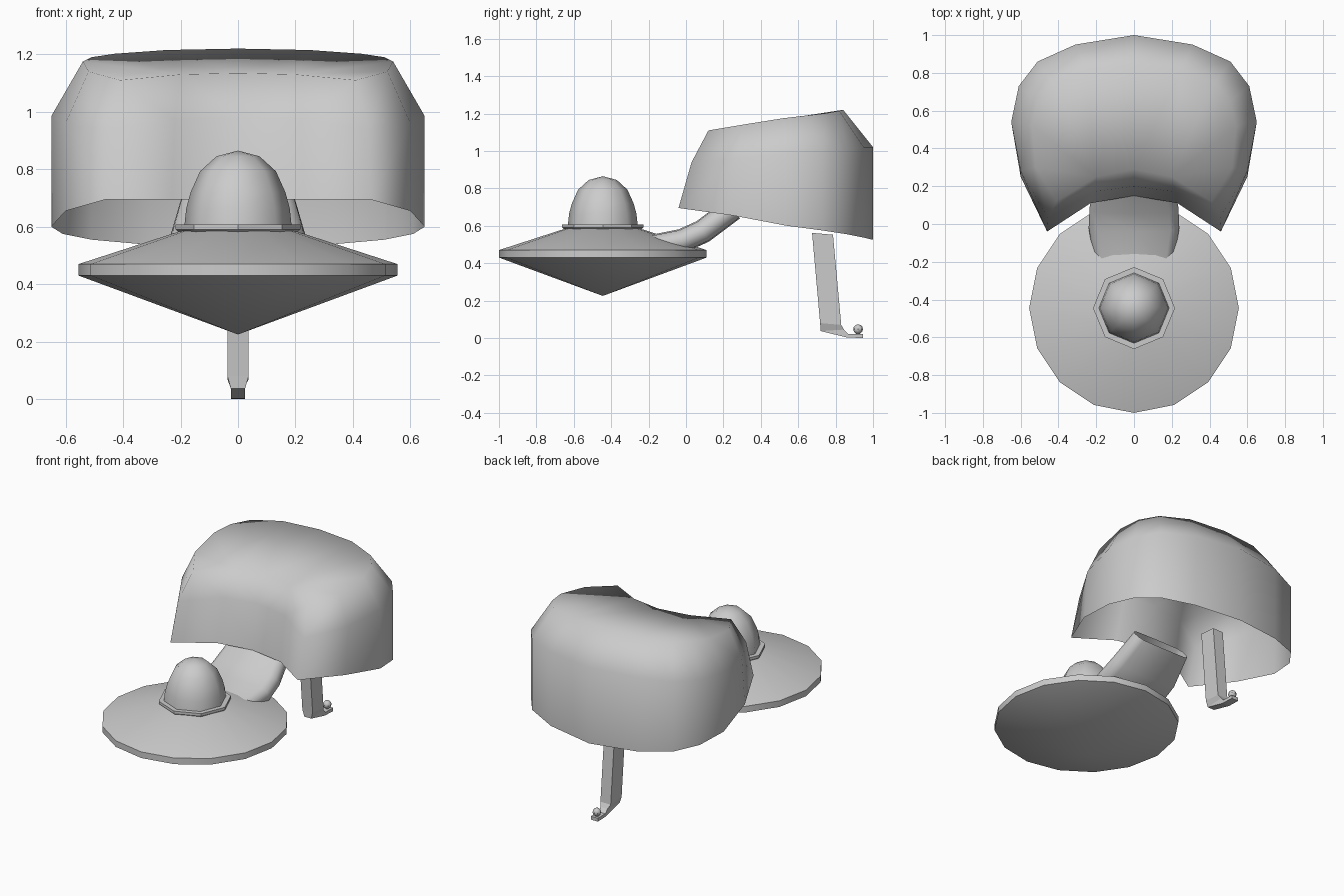
import bpy
import bmesh
from math import cos, sin, tau, radians

cube = bpy.data.objects.get("Cube")
if cube:
    bpy.data.objects.remove(cube, do_unlink=True)

grey = bpy.data.materials.new("plain grey")
grey.use_nodes = True
colour = (0.6, 0.6, 0.6, 1)
grey.diffuse_color = colour
grey.node_tree.nodes["Principled BSDF"].inputs["Base Color"].default_value = colour


def finish(name, bm, angle=None):
    """Turn a bmesh into an object; angle None means flat faces."""
    bmesh.ops.remove_doubles(bm, verts=bm.verts, dist=0.0005)
    bmesh.ops.recalc_face_normals(bm, faces=bm.faces)
    mesh = bpy.data.meshes.new(name)
    bm.to_mesh(mesh)
    bm.free()
    mesh.materials.append(grey)
    obj = bpy.data.objects.new(name, mesh)
    bpy.context.collection.objects.link(obj)
    if angle:
        bpy.ops.object.select_all(action="DESELECT")
        obj.select_set(True)
        bpy.context.view_layer.objects.active = obj
        bpy.ops.object.shade_smooth_by_angle(angle=radians(angle))
    return obj


def loft(bm, rings, caps=False):
    """Join closed rings of points with quads."""
    loops = [[bm.verts.new(p) for p in ring] for ring in rings]
    for a, b in zip(loops, loops[1:]):
        for i in range(len(a)):
            j = (i + 1) % len(a)
            bm.faces.new((a[i], a[j], b[j], b[i]))
    if caps:
        bm.faces.new(loops[0])
        bm.faces.new(loops[-1])
    return loops


def lathe(name, profile, sides, angle):
    """Spin a radius/height profile about the saucer axis."""
    bm = bmesh.new()
    loft(bm, [[(r * cos(tau * i / sides), r * sin(tau * i / sides) - 0.445, z)
               for i in range(sides)] for r, z in profile])
    bmesh.ops.dissolve_degenerate(bm, edges=bm.edges, dist=0.0005)
    return finish(name, bm, angle)


# Saucer, collar and dome
lathe("saucer", [(0, 0.225), (0.555, 0.43), (0.555, 0.47), (0.2, 0.585), (0, 0.585)], 16, 30)
lathe("dome_collar", [(0, 0.575), (0.205, 0.58), (0.217, 0.59), (0.217, 0.607), (0, 0.607)], 8, 30)
lathe("dome", [(0.187, 0.6), (0.18, 0.665), (0.165, 0.72), (0.132, 0.793),
               (0.075, 0.845), (0, 0.865)], 8, 180)

# Hood: open shell, half outlines run from front centre round to back centre
bottom = [(0, .15, .695), (.23, .11, .695), (.46, -.04, .695), (.60, .25, .655), (.65, .54, .60),
          (.61, .73, .575), (.51, .86, .555), (.31, .95, .537), (0, 1, .525)]
middle = [(0, .2, .98), (.22, .17, .97), (.455, .03, .94), (.60, .28, .96), (.65, .54, .985),
          (.61, .73, 1.0), (.51, .86, 1.01), (.31, .95, 1.02), (0, 1, 1.02)]
top = [(0, .29, 1.135), (.2, .25, 1.13), (.41, .12, 1.11), (.52, .3, 1.14), (.54, .52, 1.175),
       (.51, .65, 1.19), (.43, .75, 1.202), (.25, .82, 1.215), (0, .84, 1.22)]
bm = bmesh.new()
for side in (1, -1):
    rows = [[bm.verts.new((x * side, y, z)) for x, y, z in row] for row in (bottom, middle, top)]
    for low, high in zip(rows, rows[1:]):
        for i in range(len(low) - 1):
            bm.faces.new((low[i], low[i + 1], high[i + 1], high[i]))
    roof = rows[2]
    for ids in ((0, 1, 7, 8), (1, 2, 3, 4), (1, 4, 6, 7), (4, 5, 6)):
        bm.faces.new([roof[i] for i in ids])
finish("hood", bm, 180)

# Neck joining the saucer to the hood: wide rounded section along a bent path
bm = bmesh.new()
section = [(1, 0), (.95, .6), (.8, 1), (0, 1.1), (-.8, 1), (-.95, .6),
           (-1, 0), (-.95, -.6), (-.8, -1), (0, -1.1), (.8, -1), (.95, -.6)]
path = [(-.2, .485, .21, 0), (-.02, .52, .24, .3), (.09, .57, .235, .55), (.25, .69, .2, .65)]
loft(bm, [[(w * u, y - 0.058 * v * sin(t), z + 0.058 * v * cos(t)) for u, v in section]
          for y, z, w, t in path])
finish("neck", bm, 40)

# Post under the hood, ending in a small foot
bm = bmesh.new()
stations = [(.037, .674, .562, .786, .552), (.037, .717, .08, .83, .07),
            (.025, .72, .037, .845, .045), (.025, .86, .003, .868, .022), (.025, .945, 0, .945, .022)]
loft(bm, [[(-w, y1, z1), (w, y1, z1), (w, y2, z2), (-w, y2, z2)]
          for w, y1, z1, y2, z2 in stations], caps=True)
finish("post", bm)

# Stud and ball on the foot
bm = bmesh.new()
loft(bm, [[(0.012 * cos(tau * i / 6), 0.92 + 0.012 * sin(tau * i / 6), z) for i in range(6)]
          for z in (0.015, 0.04)])
ball = bmesh.ops.create_uvsphere(bm, u_segments=8, v_segments=6, radius=0.026)["verts"]
bmesh.ops.translate(bm, verts=ball, vec=(0, 0.92, 0.047))
finish("foot_ball", bm, 40)
